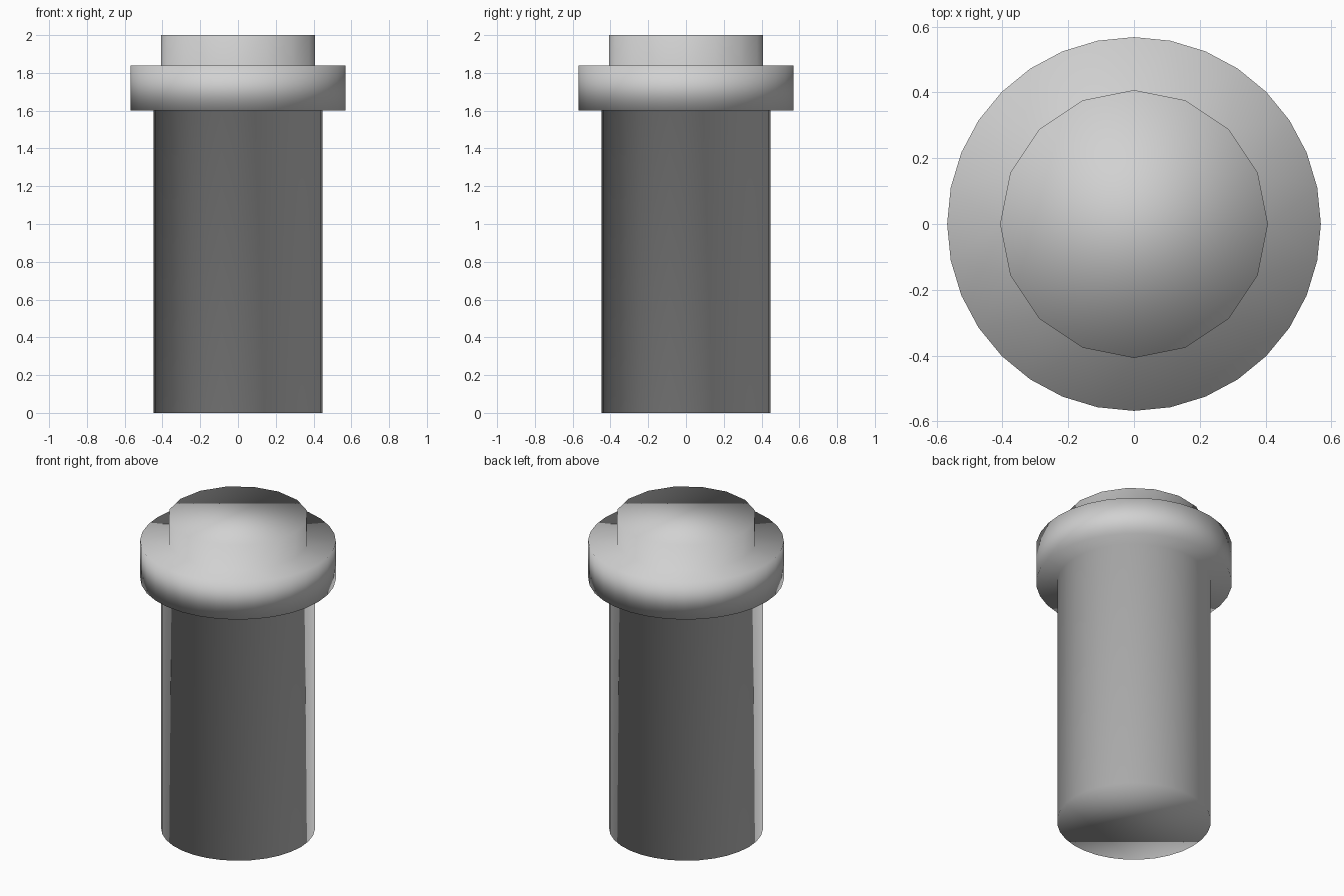
import bpy
import bmesh
from math import cos, sin, tau

cube = bpy.data.objects.get("Cube")
if cube:
    bpy.data.objects.remove(cube)

mat = bpy.data.materials.new("light_grey")
mat.use_nodes = True
colour = (0.64, 0.64, 0.64, 1)
mat.diffuse_color = colour
mat.node_tree.nodes["Principled BSDF"].inputs["Base Color"].default_value = colour

bm = bmesh.new()


def ring(radius, z, sides):
    return [bm.verts.new((radius * cos(tau * i / sides), radius * sin(tau * i / sides), z))
            for i in range(sides)]


def bridge(lower, upper):
    # Joins two rings; the lower may have a whole multiple of the upper's sides
    step = len(lower) // len(upper)
    for i in range(len(upper)):
        base = [lower[(i * step + k) % len(lower)] for k in range(step + 1)]
        bm.faces.new(base + [upper[(i + 1) % len(upper)], upper[i]])


# Shaft, flange and the coarser top boss form one continuous skin
profile = [(0.447, 0, 32), (0.447, 1.6, 32), (0.568, 1.6, 32),
           (0.568, 1.84, 32), (0.407, 1.84, 16), (0.407, 2, 16)]
rings = [ring(*p) for p in profile]
for lower, upper in zip(rings, rings[1:]):
    bridge(lower, upper)

# Flat end caps
bm.faces.new(reversed(rings[0]))
bm.faces.new(rings[-1])

# Soft shading runs over the rims as well
for face in bm.faces:
    face.smooth = True

mesh = bpy.data.meshes.new("flanged_pin")
bm.to_mesh(mesh)
bm.free()
mesh.materials.append(mat)
pin = bpy.data.objects.new("flanged_pin", mesh)
bpy.context.collection.objects.link(pin)
